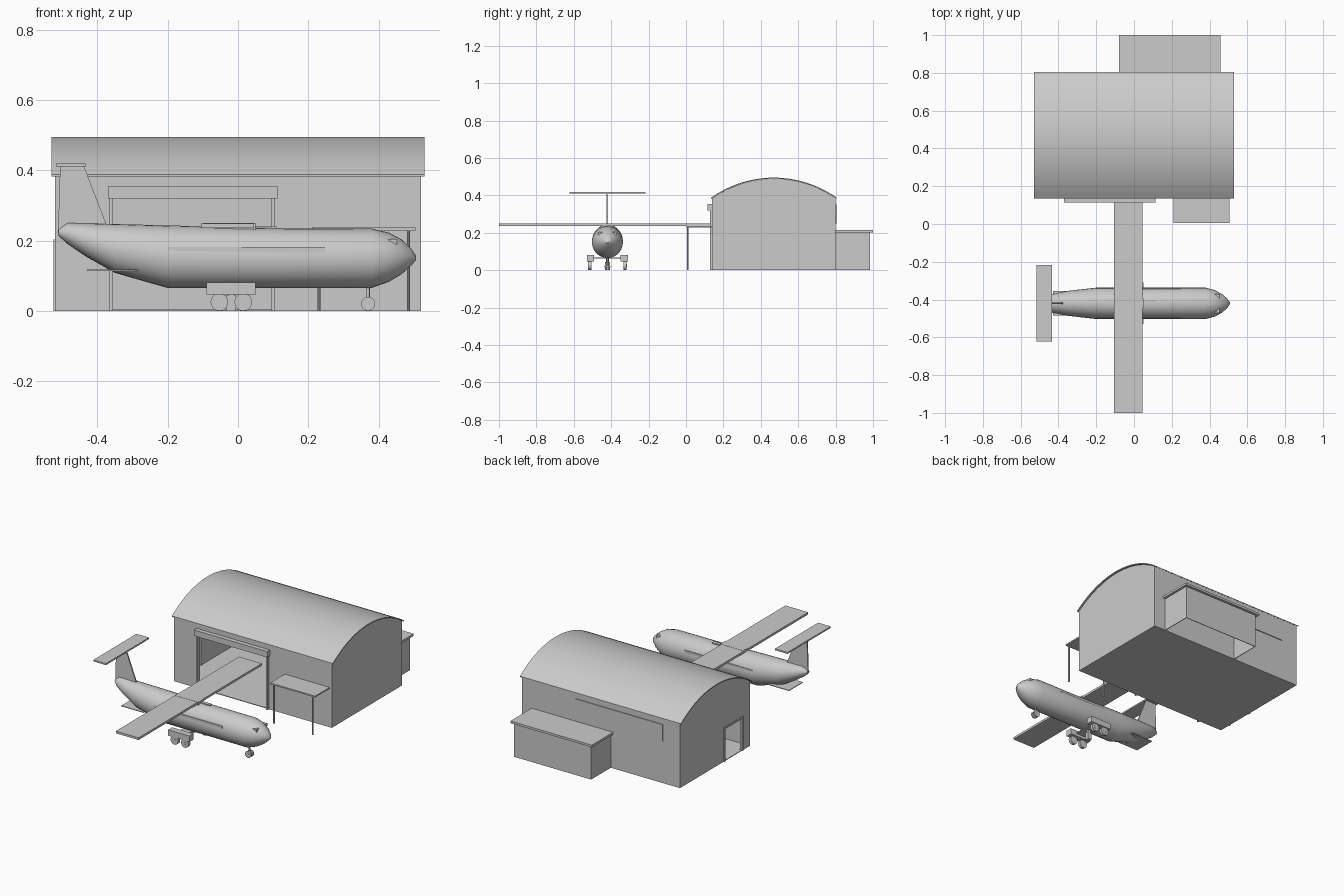
import bpy, bmesh, math
from mathutils import Matrix, Vector

cube = bpy.data.objects.get("Cube")
if cube:
    bpy.data.objects.remove(cube, do_unlink=True)

grey = bpy.data.materials.new("plain_grey")
grey.use_nodes = True
colour = (0.6, 0.6, 0.6, 1)
grey.diffuse_color = colour
grey.node_tree.nodes["Principled BSDF"].inputs["Base Color"].default_value = colour

PLANE_Y = -0.42


def finish(name, bm, smooth=False):
    bmesh.ops.recalc_face_normals(bm, faces=bm.faces)
    mesh = bpy.data.meshes.new(name)
    bm.to_mesh(mesh)
    bm.free()
    mesh.materials.append(grey)
    obj = bpy.data.objects.new(name, mesh)
    bpy.context.collection.objects.link(obj)
    if smooth:
        bpy.ops.object.select_all(action='DESELECT')
        obj.select_set(True)
        bpy.context.view_layer.objects.active = obj
        bpy.ops.object.shade_smooth_by_angle(angle=math.radians(35))
    return obj


def box(name, x, y, z):
    bm = bmesh.new()
    bmesh.ops.create_cube(bm, size=1)
    for v in bm.verts:
        v.co = Vector([lo + (c + 0.5) * (hi - lo) for c, (lo, hi) in zip(v.co, (x, y, z))])
    return finish(name, bm)


def prism(name, points, axis, lo, hi, smooth=False):
    """Extrude a 2D outline along x (points are y, z) or y (points are x, z)."""
    bm = bmesh.new()
    place = (lambda p, d: (d, *p)) if axis == 'x' else (lambda p, d: (p[0], d, p[1]))
    rings = [[bm.verts.new(place(p, d)) for p in points] for d in (lo, hi)]
    for ring in rings:
        bm.faces.new(ring)
    for i in range(len(points)):
        j = (i + 1) % len(points)
        bm.faces.new((rings[0][i], rings[0][j], rings[1][j], rings[1][i]))
    return finish(name, bm, smooth)


def cylinder(name, centre, radius, length, axis='Y', sides=20):
    bm = bmesh.new()
    turn = Matrix.Rotation(math.pi / 2, 4, 'X') if axis == 'Y' else Matrix()
    bmesh.ops.create_cone(bm, cap_ends=True, segments=sides, radius1=radius, radius2=radius,
                          depth=length, matrix=Matrix.Translation(centre) @ turn)
    return finish(name, bm, True)


def cut(obj, cutter):
    mod = obj.modifiers.new("opening", 'BOOLEAN')
    mod.operation, mod.object, mod.solver = 'DIFFERENCE', cutter, 'EXACT'
    bpy.context.view_layer.objects.active = obj
    bpy.ops.object.modifier_apply(modifier=mod.name)
    bpy.data.objects.remove(cutter, do_unlink=True)


def arch(half, base, rise, steps=24):
    """Circular arc over the hangar, from its front eave to its back eave."""
    radius = (half * half + rise * rise) / (2 * rise)
    sweep = math.asin(half / radius)
    angles = [sweep * (2 * i / steps - 1) for i in range(steps + 1)]
    return [(0.47 + radius * math.sin(a), base + rise - radius + radius * math.cos(a)) for a in angles]


# Hangar walls, floor and doorways
walls = prism("hangar_walls", [(0.14, 0)] + arch(0.33, 0.385, 0.103) + [(0.8, 0)], 'x', -0.52, 0.52)
cut(walls, prism("room", [(0.148, 0.004)] + arch(0.322, 0.38, 0.1) + [(0.792, 0.004)], 'x', -0.512, 0.512))
cut(walls, box("main_opening", (-0.355, 0.1), (0.1, 0.2), (0.004, 0.32)))
cut(walls, box("side_opening", (-0.6, -0.5), (0.22, 0.38), (0.004, 0.195)))

# Arched roof sheet
prism("hangar_roof", arch(0.335, 0.388, 0.107) + arch(0.335, 0.382, 0.107)[::-1], 'x', -0.53, 0.53, True)

# Door frames and track cover
for x in (-0.36, 0.1):
    box("main_door_jamb", (x - 0.005, x + 0.005), (0.128, 0.15), (0, 0.32))
box("door_track_cover", (-0.37, 0.113), (0.114, 0.142), (0.32, 0.355))
for y in (0.215, 0.385):
    box("side_door_jamb", (-0.525, -0.51), (y - 0.007, y + 0.007), (0, 0.203))
box("side_door_lintel", (-0.525, -0.51), (0.208, 0.392), (0.193, 0.203))
box("back_window", (-0.41, 0.165), (0.795, 0.805), (0.25, 0.35))

# Annex: open below, with an overhanging roof
annex = box("annex_walls", (-0.065, 0.443), (0.8, 0.985), (0, 0.202))
cut(annex, box("annex_room", (-0.061, 0.439), (0.79, 0.981), (-0.1, 0.198)))
box("annex_roof", (-0.08, 0.457), (0.8, 1.0), (0.202, 0.215))

# Entrance canopy
box("canopy_roof", (0.21, 0.505), (0.004, 0.14), (0.229, 0.237))
for x in (0.23, 0.485):
    cylinder("canopy_post", (x, 0.01, 0.115), 0.0045, 0.23, 'Z', 10)

# Fuselage: x, lower edge, upper edge, half width
stations = [(-0.51, 0.213, 0.232, 0.012), (-0.485, 0.19, 0.25, 0.034), (-0.43, 0.153, 0.249, 0.05),
            (-0.35, 0.108, 0.247, 0.066), (-0.2, 0.065, 0.243, 0.083), (0.1, 0.065, 0.235, 0.083),
            (0.38, 0.065, 0.234, 0.083), (0.43, 0.083, 0.222, 0.069), (0.465, 0.104, 0.203, 0.05),
            (0.492, 0.128, 0.178, 0.027), (0.507, 0.145, 0.156, 0.006)]
bm = bmesh.new()
SIDES = 28
rings = []
for x, low, high, wide in stations:
    ring = []
    for k in range(SIDES):
        a = 2 * math.pi * k / SIDES
        ring.append(bm.verts.new((x, PLANE_Y + wide * math.cos(a),
                                  (low + high) / 2 + (high - low) / 2 * math.sin(a))))
    rings.append(ring)
for a, b in zip(rings, rings[1:]):
    for k in range(SIDES):
        n = (k + 1) % SIDES
        bm.faces.new((a[k], a[n], b[n], b[k]))
bm.faces.new(rings[0])
bm.faces.new(rings[-1])
finish("fuselage", bm, True)


def across(name, x, half, z):
    return box(name, x, (PLANE_Y - half, PLANE_Y + half), z)


# Wing, side strips and tail surfaces
across("wing", (-0.105, 0.045), 0.58, (0.236, 0.249))
across("wing_fairing", (-0.1, 0.05), 0.025, (0.225, 0.25))
across("cabin_window_strip", (-0.2, 0.247), 0.0812, (0.145, 0.181))
across("tailplane", (-0.517, -0.434), 0.203, (0.41, 0.419))
across("belly_plate", (-0.43, -0.285), 0.065, (0.113, 0.117))
prism("tail_fin", [(-0.512, 0.22), (-0.506, 0.411), (-0.438, 0.411), (-0.372, 0.24)], 'y',
      PLANE_Y - 0.004, PLANE_Y + 0.004)
prism("cockpit_window", [(0.425, 0.203), (0.452, 0.205), (0.452, 0.188)], 'y',
      PLANE_Y - 0.05, PLANE_Y + 0.05)
box("roof_hatch", (0.04, 0.11), (PLANE_Y - 0.002, PLANE_Y + 0.018), (0.225, 0.24))

# Landing gear
for side in (-1, 1):
    y = PLANE_Y + side * 0.09
    box("gear_pod", (-0.09, 0.05), (y - 0.019, y + 0.019), (0.046, 0.081))
    for offset in (-0.053, 0.015):
        cylinder("main_wheel", (offset, y + side * 0.004, 0.025), 0.025, 0.018)
        cylinder("main_wheel_hub", (offset, y + side * 0.005, 0.025), 0.009, 0.02)
    cylinder("nose_wheel", (0.37, PLANE_Y + side * 0.01, 0.02), 0.02, 0.008)
across("gear_beam", (-0.05, 0.01), 0.1, (0.062, 0.068))
across("belly_jack", (-0.032, -0.006), 0.012, (0, 0.045))
across("belly_jack_post", (-0.026, -0.012), 0.008, (0.04, 0.07))
cylinder("nose_strut", (0.37, PLANE_Y, 0.045), 0.005, 0.06, 'Z', 12)
cylinder("nose_axle", (0.37, PLANE_Y, 0.02), 0.006, 0.03)
